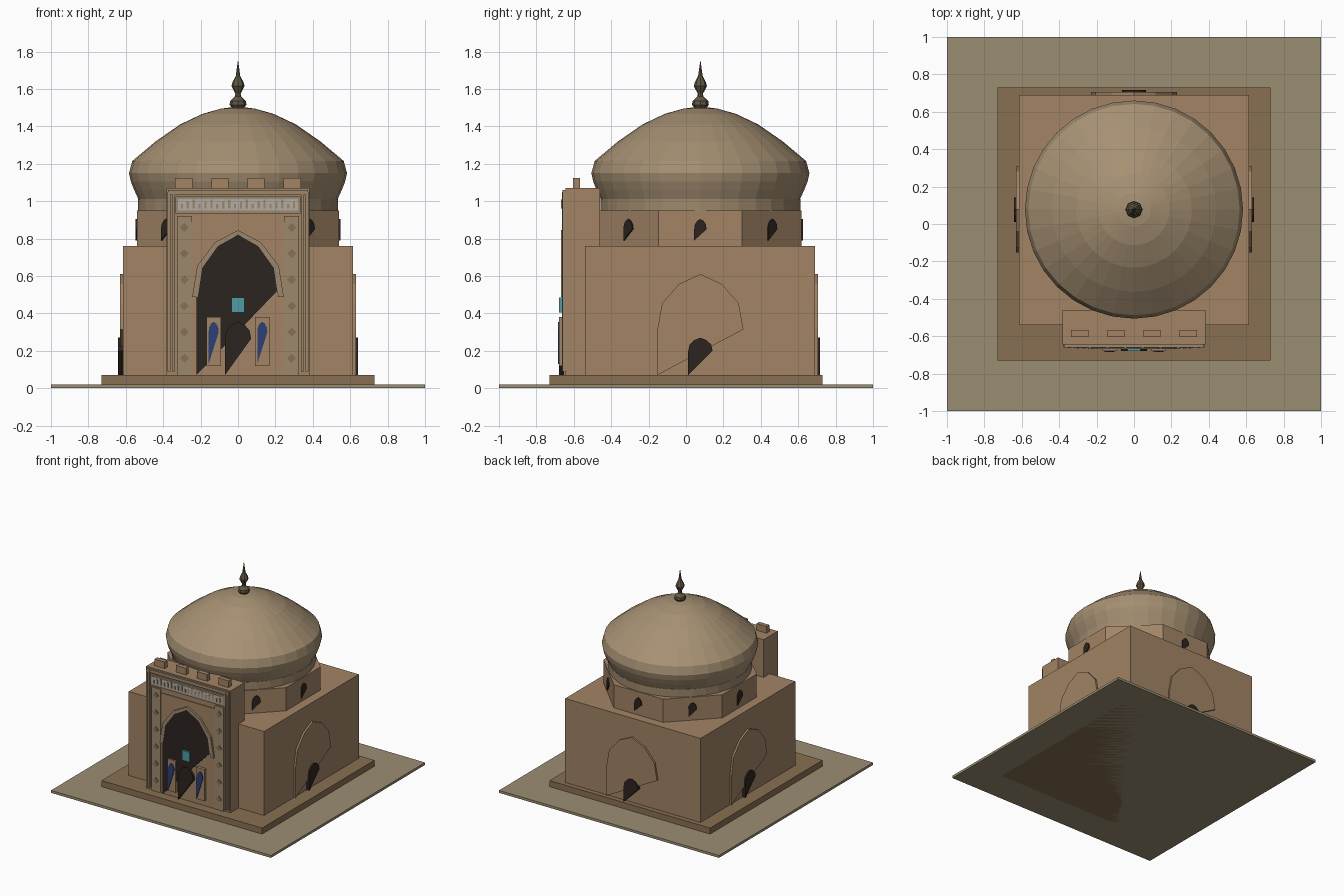
import bpy, bmesh
from math import cos, sin, pi, radians
from mathutils import Matrix, Vector

if "Cube" in bpy.data.objects:
    bpy.data.objects.remove(bpy.data.objects["Cube"])

CY = 0.077  # centre of the hall and dome in y


def material(name, r, g, b):
    m = bpy.data.materials.new(name)
    m.diffuse_color = (r, g, b, 1)
    m.use_nodes = True
    m.node_tree.nodes["Principled BSDF"].inputs["Base Color"].default_value = m.diffuse_color
    return m


SAND = material("sand", 0.33, 0.27, 0.17)
WALL = material("wall_brick", 0.36, 0.23, 0.13)
BASE = material("base_brick", 0.25, 0.16, 0.085)
TRIM = material("pale_trim", 0.34, 0.25, 0.15)
DOME = material("dome_plaster", 0.38, 0.28, 0.17)
DARK = material("dark_opening", 0.025, 0.018, 0.014)
BLUE = material("blue_tile", 0.025, 0.05, 0.18)
TEAL = material("teal_tile", 0.08, 0.33, 0.37)
PALE = material("pale_inlay", 0.45, 0.42, 0.36)
METAL = material("old_metal", 0.12, 0.095, 0.055)


def finish(name, bm, mat):
    bmesh.ops.recalc_face_normals(bm, faces=bm.faces)
    me = bpy.data.meshes.new(name)
    bm.to_mesh(me)
    bm.free()
    me.materials.append(mat)
    ob = bpy.data.objects.new(name, me)
    bpy.context.collection.objects.link(ob)
    return ob


def box(name, x0, x1, y0, y1, z0, z1, mat):
    bm = bmesh.new()
    bmesh.ops.create_cube(bm, size=1)
    bmesh.ops.scale(bm, vec=(x1 - x0, y1 - y0, z1 - z0), verts=bm.verts)
    bmesh.ops.translate(bm, vec=((x0 + x1) / 2, (y0 + y1) / 2, (z0 + z1) / 2), verts=bm.verts)
    return finish(name, bm, mat)


def lathe(name, profile, sides, mat, turn=0.0):
    """Flat-faced solid of revolution about the dome axis."""
    bm = bmesh.new()
    rings = [[bm.verts.new((r * cos(turn + 2 * pi * i / sides),
                            CY + r * sin(turn + 2 * pi * i / sides), z))
              for i in range(sides)] for r, z in profile]
    for a, b in zip(rings, rings[1:]):
        for i in range(sides):
            j = (i + 1) % sides
            bm.faces.new((a[i], a[j], b[j], b[i]))
    bm.faces.new(rings[0])
    bm.faces.new(rings[-1])
    bmesh.ops.remove_doubles(bm, verts=bm.verts, dist=1e-5)
    return finish(name, bm, mat)


def plate(name, pts, y, depth, mat, origin=(0, 0), angle=0):
    """Outline in x, z standing at distance y, thickened outward, turned about origin."""
    bm = bmesh.new()
    f = bm.faces.new([bm.verts.new((x, y, z)) for x, z in pts])
    ext = bmesh.ops.extrude_face_region(bm, geom=[f])["geom"]
    bmesh.ops.translate(bm, vec=(0, -depth, 0), verts=[v for v in ext if isinstance(v, bmesh.types.BMVert)])
    m = Matrix.Translation((origin[0], origin[1], 0)) @ Matrix.Rotation(angle, 4, 'Z')
    bmesh.ops.transform(bm, matrix=m, verts=bm.verts)
    return finish(name, bm, mat)


def arc(x, w, spring, apex):
    shape = [(-1, 0), (-.89, .47), (-.5, .82), (0, 1), (.5, .82), (.89, .47), (1, 0)]
    return [(x + w * u, spring + (apex - spring) * v) for u, v in shape]


def niche(x, w, base, spring, apex):
    """Pointed arch outline whose foot reaches down on the left only."""
    return [(x - w, base)] + arc(x, w, spring, apex)


# ground, plinth and hall
box("ground_slab", -1, 1, -1, 1, 0, 0.02, SAND)
box("plinth", -.73, .73, -.73, .73, 0, .07, BASE)
box("hall", -.615, .615, -.54, .69, .07, .76, WALL)

# blind arches and small doors on the three plain sides
for side, ang, d in (("right", 90, .615), ("back", 180, .69 - CY), ("left", 270, .615)):
    a = radians(ang)
    plate(side + "_blind_arch", niche(0, .23, .07, .315, .61), -d + .01, .025, WALL, (0, CY), a)
    plate(side + "_door", niche(0, .065, .07, .2, .27), -d, .026, DARK, (0, CY), a)

# octagonal drum with one window per face
lathe("drum", [(.54 / cos(pi / 8), .76), (.54 / cos(pi / 8), .95)], 8, WALL, pi / 8)
for k in range(8):
    plate(f"drum_window_{k}", niche(0, .033, .79, .85, .905), -.535, .014, DARK, (0, CY), k * pi / 4)

# ring, dome and finial
lathe("drum_ring", [(.535, .95), (.535, 1.012)], 32, TRIM)
lathe("dome", [(.53, 1.005), (.555, 1.06), (.573, 1.105), (.583, 1.15), (.565, 1.215),
               (.44, 1.32), (.31, 1.41), (.19, 1.467), (.09, 1.495), (.01, 1.505)], 32, DOME)
lathe("finial", [(.03, 1.495), (.045, 1.515), (.042, 1.535), (.016, 1.56), (.014, 1.575),
                 (.035, 1.615), (.03, 1.635), (.012, 1.67), (.001, 1.75)], 8, METAL)

# portal block and merlons
box("portal_block", -.383, .383, -.645, -.46, .07, 1.07, WALL)
for i in range(4):
    x = -.29 + i * .1933
    box(f"merlon_{i}", x - .046, x + .046, -.603, -.567, 1.07, 1.125, WALL)

# portal frame, layered strips and side bands with diamonds
box("frame_top", -.375, .375, -.66, -.645, 1.035, 1.06, TRIM)
box("frieze", -.335, .335, -.66, -.645, .935, 1.025, TRIM)
box("frieze_panel", -.322, .322, -.664, -.66, .95, 1.012, PALE)
for i in range(20):
    x = -.3 + i * .6 / 19
    box(f"frieze_bar_{i}", x - .006, x + .006, -.668, -.664, .96, .985 + .012 * (i % 3), TRIM)
for s, side in ((-1, "left"), (1, "right")):
    for n, (a, b, y) in enumerate(((.36, .376, -.66), (.338, .352, -.664))):
        x0, x1 = sorted((s * a, s * b))
        box(f"{side}_frame_strip_{n}", x0, x1, y, -.645, .09, 1.05, TRIM)
    x0, x1 = sorted((s * .247, s * .327))
    box(side + "_band", x0, x1, -.655, -.645, .07, .92, TRIM)
    for k in range(6):
        z, r = .16 + k * .14, .024
        plate(f"{side}_diamond_{k}", [(s * .287 - r, z), (s * .287, z + r), (s * .287 + r, z), (s * .287, z - r)],
              -.654, .008, BASE)

# main arch with raised border
box("arch_panel", -.245, .245, -.652, -.645, .07, .89, WALL)
plate("arch_border", arc(0, .245, .487, .845) + arc(0, .215, .487, .82)[::-1], -.65, .018, TRIM)
plate("arch_opening", niche(0, .223, .07, .535, .818), -.65, .014, DARK)

# doorway, tile niches and teal tile
plate("front_door", niche(0, .07, .07, .265, .355), -.66, .02, DARK)
for x, side in ((-.13, "left"), (.13, "right")):
    box(side + "_niche_panel", x - .038, x + .038, -.678, -.655, .12, .38, WALL)
    plate(side + "_niche_tile", niche(x, .027, .13, .3, .355), -.676, .008, BLUE)
box("teal_plaque", -.035, .035, -.68, -.66, .405, .485, TEAL)
